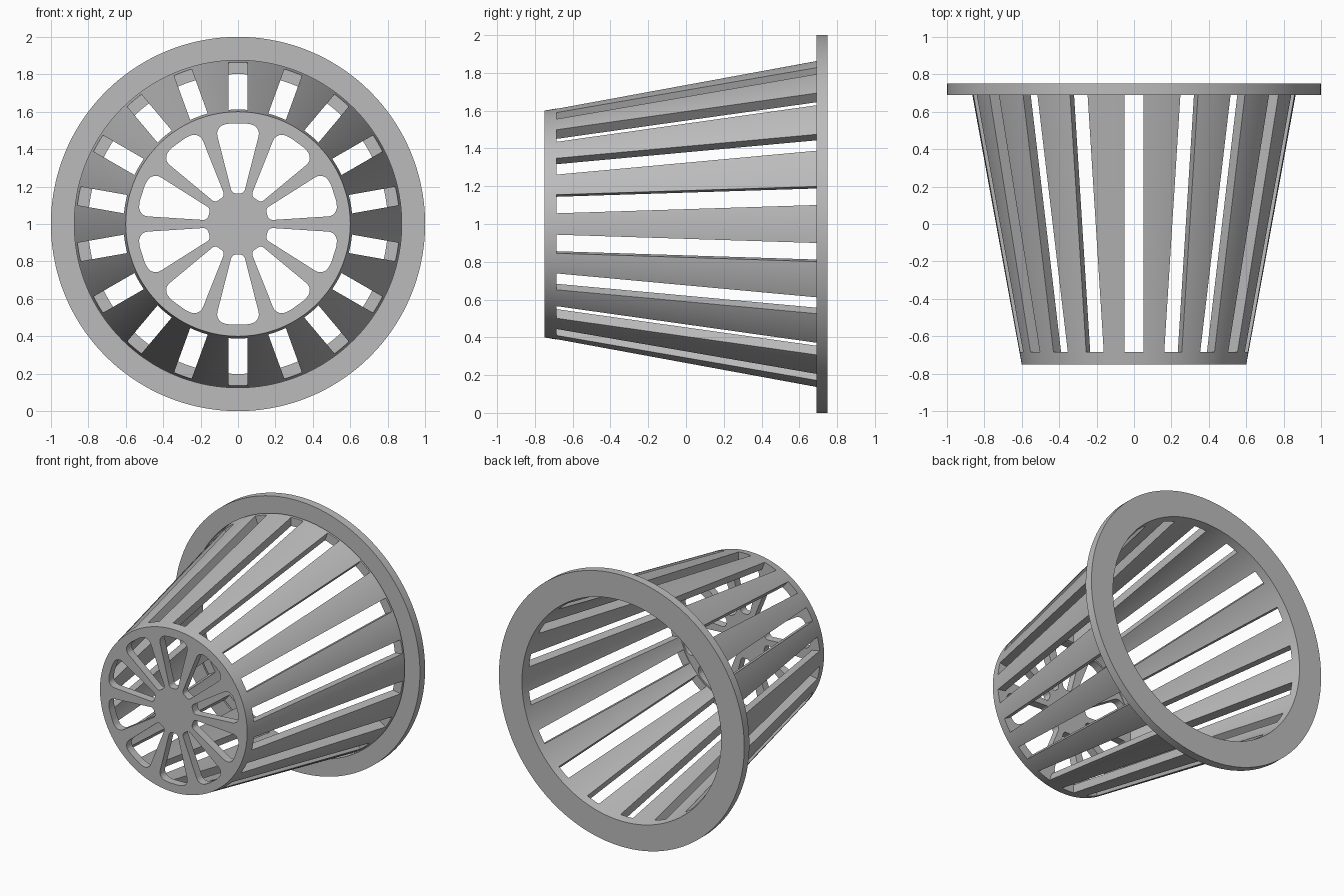
import bpy, bmesh
from math import radians, sin, cos, pi
from mathutils import Matrix, Vector

cube = bpy.data.objects.get("Cube")
if cube:
    bpy.data.objects.remove(cube)

SLOTS, PETALS, SEGMENTS = 18, 10, 144
CENTRE = Vector((0, 0, 1))

grey = bpy.data.materials.new("plain grey")
grey.use_nodes = True
colour = (0.5, 0.5, 0.5, 1)
grey.diffuse_color = colour
grey.node_tree.nodes["Principled BSDF"].inputs["Base Color"].default_value = colour


def make_object(name, bm):
    bmesh.ops.recalc_face_normals(bm, faces=bm.faces)
    mesh = bpy.data.meshes.new(name)
    bm.to_mesh(mesh)
    bm.free()
    mesh.materials.append(grey)
    obj = bpy.data.objects.new(name, mesh)
    obj.location = CENTRE
    bpy.context.collection.objects.link(obj)
    return obj


def lathe(name, profile, closed):
    """Spin (radius, y) points about the y axis."""
    bm = bmesh.new()
    verts = [bm.verts.new((r, y, 0)) for r, y in profile]
    edges = [bm.edges.new(pair) for pair in zip(verts, verts[1:])]
    if closed:
        edges.append(bm.edges.new((verts[-1], verts[0])))
    bmesh.ops.spin(bm, geom=verts + edges, axis=(0, 1, 0), cent=(0, 0, 0),
                   angle=2 * pi, steps=SEGMENTS)
    bmesh.ops.remove_doubles(bm, verts=bm.verts, dist=1e-4)
    return make_object(name, bm)


def prism(bm, outline, y0, y1):
    """Extrude an (x, z) outline along y; return its long edges in order."""
    a = [bm.verts.new((x, y0, z)) for x, z in outline]
    b = [bm.verts.new((x, y1, z)) for x, z in outline]
    bm.faces.new(a)
    bm.faces.new(b)
    for i in range(len(a)):
        j = (i + 1) % len(a)
        bm.faces.new((a[i], a[j], b[j], b[i]))
    return [bm.edges.get(pair) for pair in zip(a, b)]


def repeat(name, bm, count):
    """Copy the geometry around the y axis."""
    base = bm.verts[:] + bm.edges[:] + bm.faces[:]
    for i in range(1, count):
        new = bmesh.ops.duplicate(bm, geom=base)["geom"]
        bmesh.ops.rotate(bm, verts=[v for v in new if isinstance(v, bmesh.types.BMVert)],
                         cent=(0, 0, 0), matrix=Matrix.Rotation(2 * pi * i / count, 3, 'Y'))
    cutter = make_object(name, bm)
    cutter.hide_render = True
    cutter.hide_set(True)
    return cutter


# Tapered basket wall with its end plate, and the wide flange
basket = lathe("basket", [(0, -0.75), (0.6, -0.75), (0.875, 0.75),
                          (0.812, 0.75), (0.548, -0.69), (0, -0.69)], False)
rim = lathe("rim", [(0.875, 0.69), (1, 0.69), (1, 0.75), (0.875, 0.75)], True)

# Straight slots along the wall
bm = bmesh.new()
prism(bm, [(-0.05, 0.54), (0.05, 0.54), (0.05, 1.1), (-0.05, 1.1)], -0.685, 0.69)
slot_cutter = repeat("slot_cutter", bm, SLOTS)

# Rounded petal openings in the end plate
bm = bmesh.new()
outline = [(r * sin(radians(a)), r * cos(radians(a))) for r, a in
           [(0.167, -11), (0.537, -13.3), (0.539, -4.5), (0.539, 4.5), (0.537, 13.3), (0.167, 11)]]
edges = prism(bm, outline, -0.8, -0.6865)
inner, outer = [edges[0], edges[5]], [edges[1], edges[4]]
for corner, size in ((outer, 0.055), (inner, 0.02)):
    bmesh.ops.bevel(bm, geom=corner, offset=size, offset_type='OFFSET',
                    segments=6, profile=0.5, affect='EDGES')
petal_cutter = repeat("petal_cutter", bm, PETALS)

# Cut the openings and keep the mesh
for cutter in (slot_cutter, petal_cutter):
    mod = basket.modifiers.new(cutter.name, 'BOOLEAN')
    mod.operation = 'DIFFERENCE'
    mod.solver = 'EXACT'
    mod.object = cutter
    bpy.context.view_layer.objects.active = basket
    bpy.ops.object.modifier_apply(modifier=mod.name)
for cutter in (slot_cutter, petal_cutter):
    bpy.data.objects.remove(cutter)

# Smooth round surfaces with sharp rims
bpy.ops.object.select_all(action='DESELECT')
for obj in (basket, rim):
    obj.select_set(True)
bpy.context.view_layer.objects.active = basket
bpy.ops.object.shade_smooth_by_angle(angle=radians(30))
